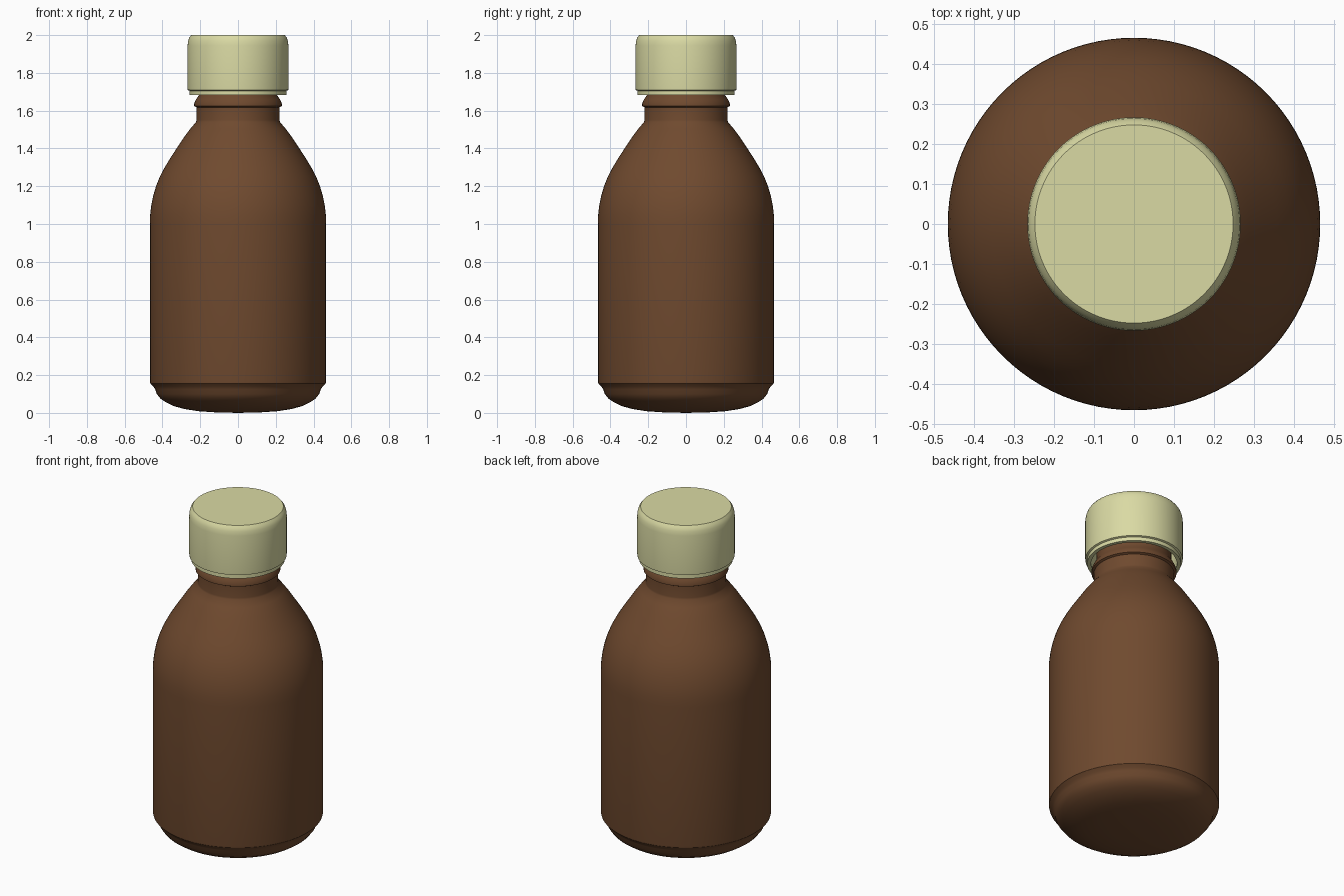
import bpy, math

if "Cube" in bpy.data.objects:
    bpy.data.objects.remove(bpy.data.objects["Cube"])

SEGMENTS = 96


def material(name, rgb):
    mat = bpy.data.materials.new(name)
    mat.diffuse_color = (*rgb, 1)
    mat.use_nodes = True
    mat.node_tree.nodes["Principled BSDF"].inputs["Base Color"].default_value = mat.diffuse_color
    return mat


def lathe(name, profile, mat):
    """Revolve (radius, z) points about z; the ends lie on the axis."""
    verts, rings = [], []
    for r, z in profile:
        n = SEGMENTS if r > 0 else 1
        rings.append([len(verts) + i for i in range(n)])
        for i in range(n):
            a = math.tau * i / SEGMENTS
            verts.append((r * math.cos(a), r * math.sin(a), z))
    faces = []
    for lo, hi in zip(rings, rings[1:]):
        for i in range(SEGMENTS):
            j = (i + 1) % SEGMENTS
            quad = [lo[i % len(lo)], lo[j % len(lo)], hi[j % len(hi)], hi[i % len(hi)]]
            faces.append(list(dict.fromkeys(quad)))
    mesh = bpy.data.meshes.new(name)
    mesh.from_pydata(verts, [], faces)
    mesh.materials.append(mat)
    obj = bpy.data.objects.new(name, mesh)
    bpy.context.collection.objects.link(obj)
    bpy.ops.object.select_all(action='DESELECT')
    obj.select_set(True)
    bpy.context.view_layer.objects.active = obj
    bpy.ops.object.shade_smooth_by_angle(angle=math.radians(35))
    return obj


brown = material("brown_glass", (0.16, 0.068, 0.028))
cream = material("cream_plastic", (0.70, 0.70, 0.37))

# Bottle: rounded base, step, straight wall, curved shoulder, neck with bead
base = [(0, 0.0), (0.12, 0.003), (0.21, 0.009), (0.28, 0.02), (0.335, 0.034),
        (0.38, 0.055), (0.41, 0.075), (0.43, 0.1), (0.438, 0.125), (0.448, 0.14),
        (0.464, 0.155), (0.466, 0.165)]
wall_and_shoulder = [(0.466, 1.0), (0.465, 1.05), (0.459, 1.1), (0.449, 1.15),
                     (0.434, 1.2), (0.414, 1.25), (0.388, 1.3), (0.358, 1.35),
                     (0.325, 1.4), (0.289, 1.455), (0.252, 1.505), (0.222, 1.54)]
neck = [(0.22, 1.55), (0.22, 1.618), (0.232, 1.624), (0.232, 1.638),
        (0.222, 1.66), (0.208, 1.68), (0.204, 1.70), (0.204, 1.92), (0, 1.92)]
lathe("bottle", base + wall_and_shoulder + neck, brown)

# Cap: hollow underneath, tamper ring at the bottom, bevelled top edge
cap = [(0, 1.94), (0.235, 1.94), (0.235, 1.683), (0.256, 1.683), (0.256, 1.705),
       (0.266, 1.709), (0.267, 1.72), (0.267, 1.945), (0.264, 1.97),
       (0.258, 1.987), (0.248, 2.0), (0, 2.0)]
lathe("cap", cap, cream)
